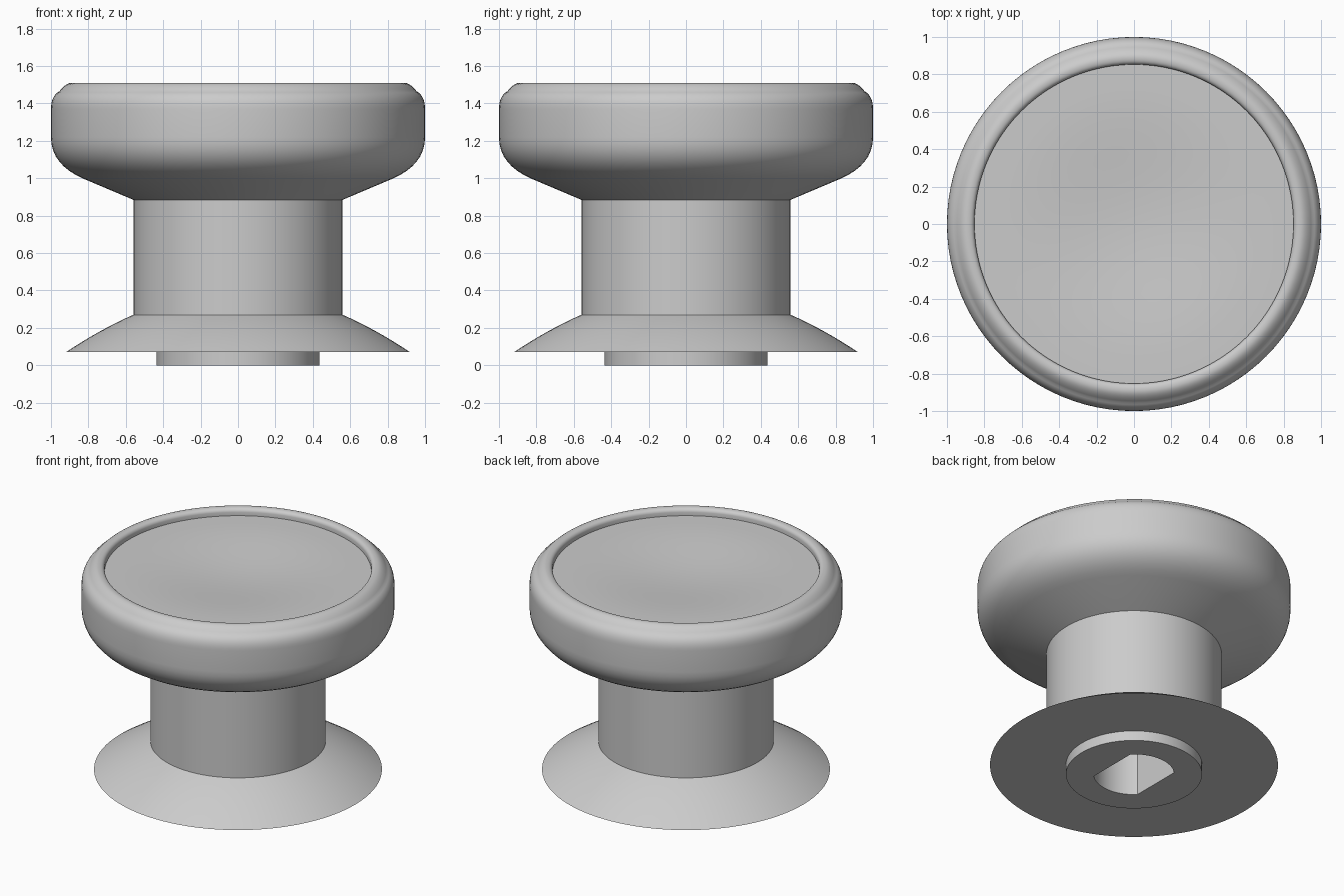
import bpy
import bmesh
import math

SEGMENTS = 96

cube = bpy.data.objects.get("Cube")
if cube:
    bpy.data.objects.remove(cube, do_unlink=True)

grey = bpy.data.materials.new("plain_grey")
grey.use_nodes = True
GREY = (0.6, 0.6, 0.6, 1.0)
grey.diffuse_color = GREY
grey.node_tree.nodes["Principled BSDF"].inputs["Base Color"].default_value = GREY


def curve(a, b, c, steps=8):
    """Points on a quadratic curve from a to c, pulled towards b."""
    pts = []
    for i in range(steps + 1):
        t = i / steps
        s = 1 - t
        pts.append(tuple(s * s * p + 2 * s * t * q + t * t * r
                         for p, q, r in zip(a, b, c)))
    return pts


def lathe(name, profile):
    """Turn (radius, z[, flat]) points about z; flat limits |x| of that ring."""
    bm = bmesh.new()
    rings = []
    for r, z, *flat in profile:
        if r == 0:
            rings.append([bm.verts.new((0, 0, z))] * SEGMENTS)
            continue
        limit = flat[0] if flat else r
        ring = []
        for i in range(SEGMENTS):
            a = math.tau * i / SEGMENTS
            x = max(-limit, min(limit, r * math.cos(a)))
            ring.append(bm.verts.new((x, r * math.sin(a), z)))
        rings.append(ring)
    for low, high in zip(rings, rings[1:]):
        for i in range(SEGMENTS):
            j = (i + 1) % SEGMENTS
            corners = dict.fromkeys((low[i], low[j], high[j], high[i]))
            bm.faces.new(list(corners))
    mesh = bpy.data.meshes.new(name)
    bm.to_mesh(mesh)
    bm.free()
    mesh.materials.append(grey)
    obj = bpy.data.objects.new(name, mesh)
    bpy.context.collection.objects.link(obj)
    bpy.ops.object.select_all(action="DESELECT")
    obj.select_set(True)
    bpy.context.view_layer.objects.active = obj
    bpy.ops.object.shade_smooth_by_angle(angle=math.radians(35))
    return obj


# Cap: conical underside, rounded side and raised rim
rim = [(0.56, 0.885)]
rim += curve((0.82, 0.995), (1.0, 1.07), (1.0, 1.22))
rim += curve((1.0, 1.37), (1.0, 1.44), (0.955, 1.465))
rim += curve((0.955, 1.465), (0.92, 1.51), (0.89, 1.51))[1:]
rim += curve((0.89, 1.51), (0.858, 1.51), (0.853, 1.485))[1:]
rim.append((0.853, 1.46))
lathe("cap", rim)

# Recessed top with a shallow dished middle
DISH_RADIUS, DISH_DEPTH, STEPS = 0.75, 0.04, 16
dish = [(0.853, 1.46)]
for i in range(STEPS + 1):
    r = DISH_RADIUS * (1 - i / STEPS)
    drop = DISH_DEPTH * (1 + math.cos(math.pi * r / DISH_RADIUS)) / 2
    dish.append((r, 1.46 - drop))
lathe("dished_top", dish)

# Neck
lathe("neck", [(0.56, 0.27), (0.56, 0.885)])

# Flared skirt with flat underside
lathe("skirt", [(0.435, 0.07)]
      + curve((0.92, 0.07), (0.745, 0.188), (0.56, 0.27)))

# Boss with a shaft socket that has two flat sides
R = 0.257
FLAT = R * math.cos(math.pi / 4)
lathe("socket_boss", [(0, 0.6), (R, 0.6, FLAT), (R, 0, FLAT),
                      (0.435, 0), (0.435, 0.07)])
